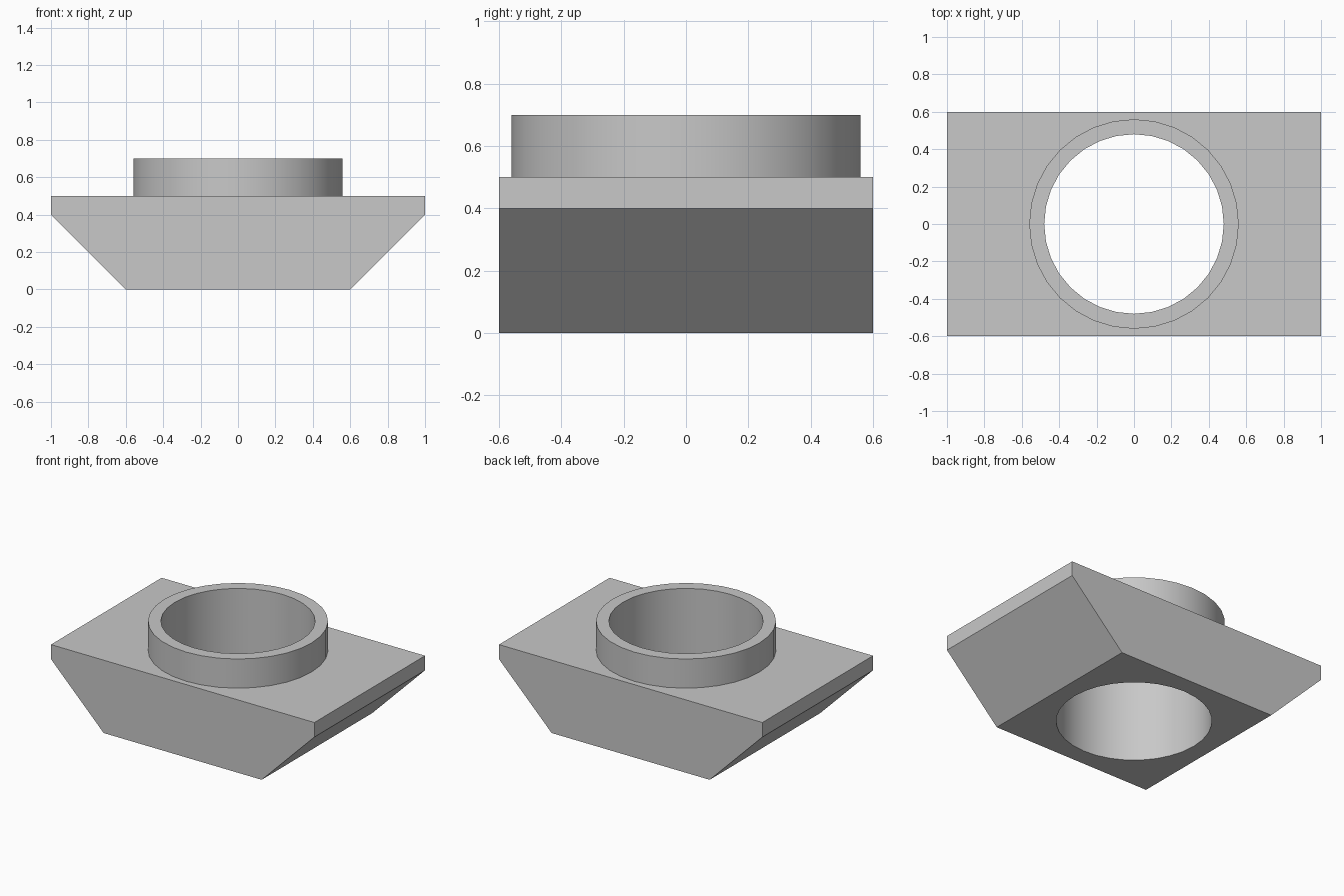
import bpy
import bmesh

cube = bpy.data.objects.get("Cube")
if cube:
    bpy.data.objects.remove(cube, do_unlink=True)

SEGMENTS = 32

grey = bpy.data.materials.new("plain grey")
grey.use_nodes = True
colour = (0.58, 0.58, 0.58, 1)
grey.diffuse_color = colour
grey.node_tree.nodes["Principled BSDF"].inputs["Base Color"].default_value = colour


def add_cylinder(name, radius, bottom, top):
    bpy.ops.mesh.primitive_cylinder_add(
        vertices=SEGMENTS, radius=radius, depth=top - bottom,
        location=(0, 0, (bottom + top) / 2))
    obj = bpy.context.object
    obj.name = name
    obj.data.materials.append(grey)
    return obj


def combine(target, tool, operation):
    mod = target.modifiers.new(operation.lower(), 'BOOLEAN')
    mod.operation = operation
    mod.solver = 'EXACT'
    mod.object = tool
    bpy.context.view_layer.objects.active = target
    bpy.ops.object.modifier_apply(modifier=mod.name)
    bpy.data.objects.remove(tool, do_unlink=True)


# Wedge body: front profile extruded along y
profile = [(-0.6, 0), (0.6, 0), (1, 0.4), (1, 0.5), (-1, 0.5), (-1, 0.4)]
bm = bmesh.new()
face = bm.faces.new([bm.verts.new((x, -0.6, z)) for x, z in profile])
result = bmesh.ops.extrude_face_region(bm, geom=[face])
moved = [v for v in result["geom"] if isinstance(v, bmesh.types.BMVert)]
bmesh.ops.translate(bm, verts=moved, vec=(0, 1.2, 0))
bmesh.ops.recalc_face_normals(bm, faces=bm.faces)
mesh = bpy.data.meshes.new("collared_block")
bm.to_mesh(mesh)
bm.free()
block = bpy.data.objects.new("collared_block", mesh)
bpy.context.collection.objects.link(block)
mesh.materials.append(grey)

# Raised collar, then the bore straight through everything
combine(block, add_cylinder("collar", 0.56, 0.2, 0.7), 'UNION')
combine(block, add_cylinder("bore", 0.48, -0.2, 1), 'DIFFERENCE')

# Smooth round walls, sharp edges elsewhere
bpy.ops.object.select_all(action='DESELECT')
block.select_set(True)
bpy.context.view_layer.objects.active = block
bpy.ops.object.shade_smooth_by_angle()
